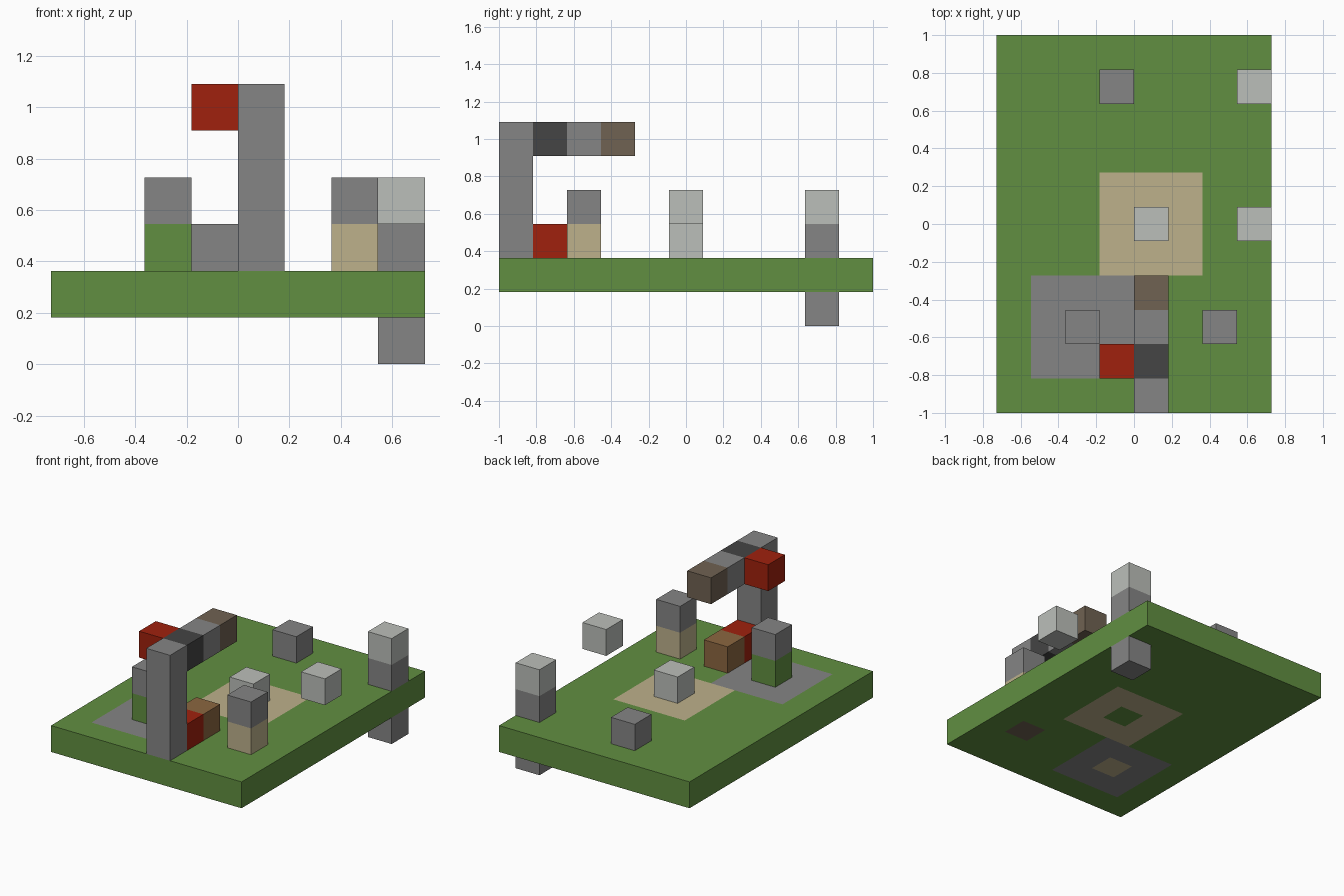
import bpy
import bmesh
from math import floor
from mathutils import Matrix, Vector

old = bpy.data.objects.get("Cube")
if old:
    bpy.data.objects.remove(old, do_unlink=True)

U = 2 / 11          # edge of one block
NX, NY = 8, 11      # blocks across the ground

COLOURS = {
    "grass_green": (0.12, 0.275, 0.053),
    "sand": (0.51, 0.44, 0.26),
    "stone_grey": (0.235, 0.235, 0.235),
    "pale_grey": (0.50, 0.52, 0.49),
    "charcoal": (0.058, 0.058, 0.058),
    "red": (0.352, 0.015, 0.004),
    "earth_brown": (0.162, 0.122, 0.084),
    "wood_brown": (0.26, 0.135, 0.052),
}


def make_material(name, rgb):
    mat = bpy.data.materials.new(name)
    mat.use_nodes = True
    mat.diffuse_color = (*rgb, 1)
    node = next(n for n in mat.node_tree.nodes if n.type == 'BSDF_PRINCIPLED')
    node.inputs["Base Color"].default_value = (*rgb, 1)
    return mat


MATS = {name: make_material(name, rgb) for name, rgb in COLOURS.items()}


def finish(name, bm, materials):
    mesh = bpy.data.meshes.new(name)
    bm.to_mesh(mesh)
    bm.free()
    for m in materials:
        mesh.materials.append(MATS[m])
    obj = bpy.data.objects.new(name, mesh)
    bpy.context.collection.objects.link(obj)
    return obj


def block(name, colour, i, j, k, height=1):
    """A box on the block grid, one cell wide and `height` cells tall."""
    bm = bmesh.new()
    centre = Vector((i + 0.5 - NX / 2, j + 0.5 - NY / 2, k + height / 2)) * U
    bmesh.ops.create_cube(bm, size=U, matrix=Matrix.Translation(centre)
                          @ Matrix.Diagonal((1, 1, height, 1)))
    finish(name, bm, [colour])


# Ground slab, with patches that run right through it
GROUND = ["grass_green", "sand", "stone_grey", "earth_brown"]


def ground_colour(i, j):
    if (i, j) == (6, 2):
        return "earth_brown"
    if (i, j) == (2, 2):
        return "sand"
    if 1 <= i <= 3 and 1 <= j <= 3:
        return "stone_grey"
    if 3 <= i <= 5 and 4 <= j <= 6 and (i, j) != (4, 5):
        return "sand"
    return "grass_green"


bm = bmesh.new()
bmesh.ops.create_grid(bm, x_segments=NX, y_segments=NY, size=0.5,
                      matrix=Matrix.Translation((0, 0, U))
                      @ Matrix.Diagonal((NX * U, NY * U, 1, 1)))
top = bmesh.ops.extrude_face_region(bm, geom=bm.faces[:], use_keep_orig=True)
bmesh.ops.translate(bm, vec=(0, 0, U),
                    verts=[g for g in top["geom"] if isinstance(g, bmesh.types.BMVert)])
bmesh.ops.recalc_face_normals(bm, faces=bm.faces[:])
for f in bm.faces:
    f.normal_update()
    if abs(f.normal.z) > 0.5:
        c = f.calc_center_median()
        cell = floor(c.x / U + NX / 2), floor(c.y / U + NY / 2)
        f.material_index = GROUND.index(ground_colour(*cell))
finish("ground_slab", bm, GROUND)

# Crane-like post with an arm reaching back
block("post", "stone_grey", 4, 0, 2, height=4)
for j, colour in enumerate(("charcoal", "stone_grey", "earth_brown"), start=1):
    block(f"arm_block_{j}", colour, 4, j, 5)
block("arm_side_block", "red", 3, 1, 5)
block("low_red_block", "red", 4, 1, 2)
block("low_wood_block", "wood_brown", 4, 2, 2)

# Two-block pillars
for name, i, j, lower, upper in (
        ("right_pillar", 2, 2, "grass_green", "stone_grey"),
        ("left_pillar", 6, 2, "sand", "stone_grey"),
        ("back_pillar", 7, 9, "stone_grey", "pale_grey")):
    block(name + "_base", lower, i, j, 2)
    block(name + "_cap", upper, i, j, 3)

# Single blocks
block("under_block", "stone_grey", 7, 9, 0)
block("sand_centre_block", "pale_grey", 4, 5, 2)
block("floating_block", "pale_grey", 7, 5, 3)
block("back_block", "stone_grey", 3, 9, 2)
